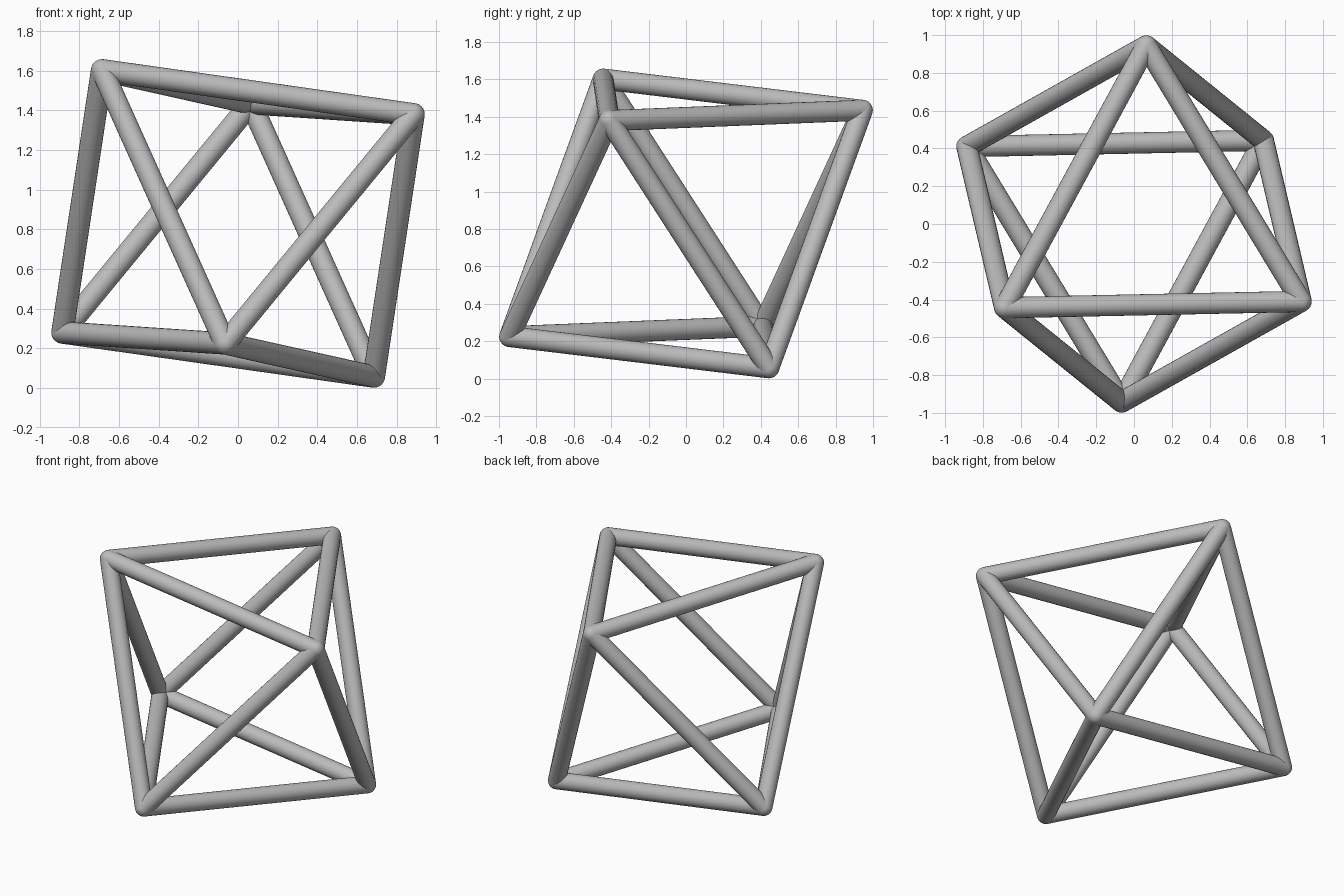
import bpy
from mathutils import Vector

cube = bpy.data.objects.get("Cube")
if cube:
    bpy.data.objects.remove(cube, do_unlink=True)

RADIUS = 0.056
CENTRE = Vector((0, 0, 0.83))

grey = bpy.data.materials.new("plain grey")
grey.use_nodes = True
grey.diffuse_color = (0.5, 0.5, 0.5, 1)
grey.node_tree.nodes["Principled BSDF"].inputs["Base Color"].default_value = (0.5, 0.5, 0.5, 1)


def finish(name):
    obj = bpy.context.object
    obj.name = name
    obj.data.materials.append(grey)
    bpy.ops.object.shade_smooth_by_angle()
    return obj


def strut(name, a, b):
    axis = b - a
    bpy.ops.mesh.primitive_cylinder_add(
        vertices=24, radius=RADIUS, depth=axis.length, end_fill_type='NOTHING',
        location=(a + b) / 2, rotation=axis.to_track_quat('Z', 'Y').to_euler())
    finish(name)


def joint(name, p):
    bpy.ops.mesh.primitive_uv_sphere_add(segments=24, ring_count=12, radius=RADIUS, location=p)
    finish(name)


# Three tilted perpendicular half axes of the octahedron
half_axes = {
    "upper_left_front": Vector((-0.685, -0.443, 0.772)),
    "upper_right_front": Vector((0.885, -0.41, 0.55)),
    "upper_back": Vector((0.065, 0.943, 0.605)),
}

# Rounded joints at both ends of each axis
corners = []
for index, (label, v) in enumerate(half_axes.items()):
    for sign, suffix in ((1, "joint"), (-1, "opposite_joint")):
        joint(label + "_" + suffix, CENTRE + v * sign)
        corners.append((index, CENTRE + v * sign))

# Struts between every pair of corners on different axes
for i, (axis_a, a) in enumerate(corners):
    for axis_b, b in corners[i + 1:]:
        if axis_a != axis_b:
            strut("strut", a, b)
